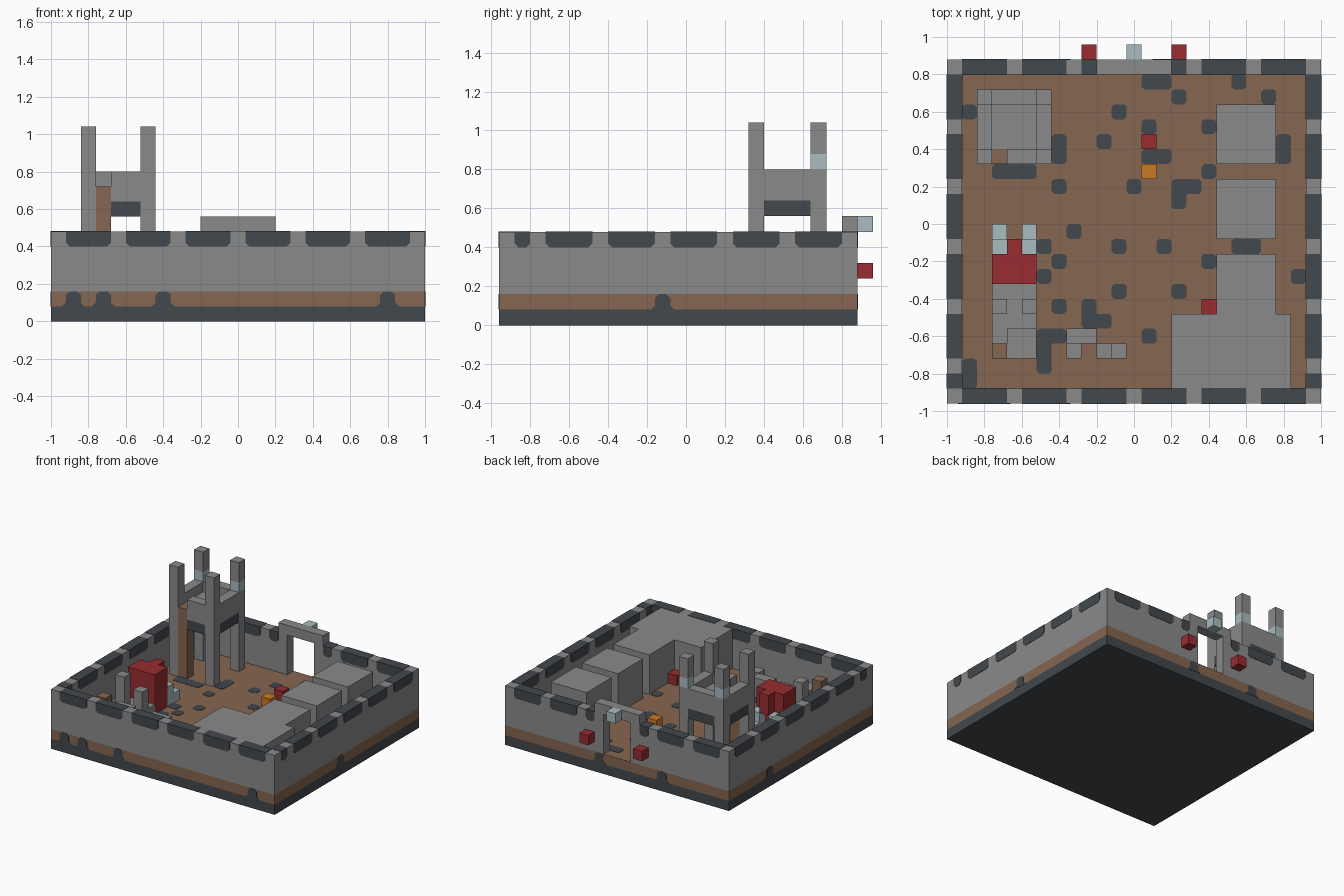
import bpy
import bmesh
from mathutils import Vector

cube = bpy.data.objects.get("Cube")
if cube:
    bpy.data.objects.remove(cube, do_unlink=True)

U = 0.08        # grid cell
E = 0.03        # plate thickness in cells
C = 0.25        # corner cut in cells
ORIGIN = Vector((-1, -0.96, 0))
NX, NY = 25, 23


def material(name, rgb):
    linear = [((c / 255 + 0.055) / 1.055) ** 2.4 for c in rgb] + [1]
    m = bpy.data.materials.new(name)
    m.use_nodes = True
    m.diffuse_color = linear
    m.node_tree.nodes["Principled BSDF"].inputs["Base Color"].default_value = linear
    return m


STONE = material("stone grey", (138, 138, 138))
DARK = material("dark slate", (66, 72, 77))
EARTH = material("earth brown", (134, 102, 80))
RED = material("red", (152, 44, 48))
ORANGE = material("orange", (202, 122, 34))
ICE = material("pale blue", (168, 188, 192))


def finish(name, mat, bm):
    bmesh.ops.recalc_face_normals(bm, faces=bm.faces)
    mesh = bpy.data.meshes.new(name)
    bm.to_mesh(mesh)
    bm.free()
    mesh.materials.append(mat)
    bpy.context.collection.objects.link(bpy.data.objects.new(name, mesh))


def add_prism(bm, points, axis, low, high):
    """Extrude a flat outline along one axis, in cells."""
    def place(p, d):
        p = list(p)
        p.insert("xyz".index(axis), d)
        return bm.verts.new(ORIGIN + Vector(p) * U)
    face = bm.faces.new([place(p, low) for p in points])
    new = bmesh.ops.extrude_face_region(bm, geom=[face])["geom"]
    shift = Vector([(high - low) * U if a == axis else 0 for a in "xyz"])
    bmesh.ops.translate(bm, verts=[g for g in new if isinstance(g, bmesh.types.BMVert)], vec=shift)


def boxes(name, mat, spans):
    """Spans are (x0, x1, y0, y1, z0, z1) in cells."""
    bm = bmesh.new()
    for a, b, c, d, low, high in spans:
        add_prism(bm, [(a, c), (b, c), (b, d), (a, d)], "z", low, high)
    finish(name, mat, bm)


def prisms(name, mat, items):
    bm = bmesh.new()
    for item in items:
        add_prism(bm, *item)
    finish(name, mat, bm)


# Ground layers
boxes("foundation", DARK, [(0, NX, 0, NY, 0, 1)])
boxes("earth_floor", EARTH, [(0, NX, 0, NY, 1, 2)])

# Walls with a doorway at the back
boxes("front_wall", STONE, [(0, NX, 0, 1, 2, 6)])
boxes("side_walls", STONE, [(x, x + 1, 1, NY - 1, 2, 6) for x in (0, NX - 1)])
boxes("back_wall", STONE, [(0, 11, 22, 23, 2, 6), (14, NX, 22, 23, 2, 6)])
boxes("door_lintel", STONE, [(10, 15, 22, 23, 6, 7)])


# Dark coping stones set through the wall tops
def coping(start, width):
    end = start + width
    return [(start, 6 + E), (start, 5 + C), (start + C, 5),
            (end - C, 5), (end, 5 + C), (end, 6 + E)]


runs = [(s, 3) for s in range(1, 22, 4)]
back_runs = [r for r in runs if r[0] not in (9, 13)] + [(9, 1), (15, 1)]
side_runs = [(1, 1)] + [(s, 3) for s in range(3, 20, 4)]
prisms("front_coping", DARK, [(coping(*r), "y", -E, 1 + E) for r in runs])
prisms("back_coping", DARK, [(coping(*r), "y", 22 - E, 23 + E) for r in back_runs])
for side, x in (("right", 0), ("left", NX - 1)):
    prisms(side + "_coping", DARK, [(coping(*r), "x", x - E, x + 1 + E) for r in side_runs])


# Dark rocks showing in the earth band
def rock(i):
    half = [(0.75, 1), (0.5, 1 + C), (0.5, 2 - C), (C, 2)]
    m = i + 0.5
    return [(m + u, v) for u, v in half] + [(m - u, v) for u, v in reversed(half)]


prisms("front_rocks", DARK, [(rock(i), "y", -E, 0) for i in (1, 3, 7, 22)])
prisms("back_rocks", DARK, [(rock(i), "y", NY, NY + E) for i in (7, 14)])
prisms("left_rocks", DARK, [(rock(10), "x", NX, NX + E)])
prisms("right_rocks", DARK, [(rock(16), "x", -E, 0)])


# Dark paving patches on the floor
def patch(x, y, w=1, h=1):
    a, b = x + w, y + h
    c = C * 0.7
    return [(x + c, y), (a - c, y), (a, y + c), (a, b - c),
            (a - c, b), (x + c, b), (x, b - c), (x, y + c)]


patches = [(19, 21), (15, 20), (21, 20), (11, 19), (1, 19), (13, 18), (17, 18),
           (10, 17), (17, 15), (7, 14), (12, 14), (8, 11), (6, 10), (11, 10),
           (14, 10), (7, 9), (17, 9), (6, 8), (23, 8), (11, 7), (15, 7),
           (7, 6), (13, 4)]
patches += [(x, y, 2, 1) for x, y in ((13, 21), (13, 16), (15, 14), (19, 10), (9, 5), (6, 4))]
patches += [(x, y, 1, 2) for x, y in ((7, 16), (22, 16), (15, 13), (9, 5), (1, 1))]
patches += [(3, 15, 3, 1), (6, 2, 1, 3)]
prisms("floor_patches", DARK, [(patch(*p), "z", 2, 2 + E) for p in patches])

# Watchtower
corners = [(x, y) for x in (2, 6) for y in (16, 20)]
legs, bands = [], []
for x, y in corners:
    if y == 20:
        legs += [(x, x + 1, y, y + 1, 2, 10), (x, x + 1, y, y + 1, 11, 13)]
        bands.append((x, x + 1, y, y + 1, 10, 11))
    else:
        legs.append((x, x + 1, y, y + 1, 2, 13))
boxes("tower_legs", STONE, legs)
boxes("tower_leg_bands", ICE, bands)
panels = [(4, 6, 16, 17), (3, 6, 20, 21), (2, 3, 17, 20), (6, 7, 17, 20)]
boxes("tower_railings", STONE, [p + (8, 10) for p in panels])
boxes("tower_lower_beams", DARK, [p + (7, 8) for p in panels])
boxes("tower_platform", STONE, [(3, 6, 17, 20, 8, 9)])
boxes("tower_ladder", EARTH, [(3, 4, 16, 17, 2, 9)])

# Stone buildings along the left side
boxes("back_block", STONE, [(18, 22, 16, 20, 2, 6)])
boxes("middle_block", STONE, [(18, 22, 11, 15, 2, 6)])
boxes("front_building", STONE, [(18, 22, 6, 10, 2, 6), (15, 23, 1, 6, 2, 6)])

# Red machine with pale arms and a stone rear
boxes("machine_body", RED, [(3, 6, 8, 10, 2, 6), (4, 5, 10, 11, 4, 6)])
boxes("machine_arms", ICE, [s for x in (3, 5) for s in
                            ((x, x + 1, 10, 11, 2, 4), (x, x + 1, 11, 12, 2, 3))])
boxes("machine_bed", STONE, [(3, 6, 4, 8, 2, 3)])
boxes("machine_posts", STONE, [(3, 4, 6, 7, 3, 6), (5, 6, 6, 7, 3, 5)])

# Crates and rubble
boxes("stone_crates", STONE, [(4, 6, 3, 5, 2, 4)])
boxes("brown_crate", EARTH, [(3, 4, 3, 4, 2, 5)])
boxes("rubble", STONE, [(8, 10, 4, 5, 2, 4), (8, 9, 3, 4, 2, 3),
                        (10, 11, 3, 4, 2, 4), (11, 12, 3, 4, 2, 3)])
boxes("red_boxes", RED, [(x, x + 1, y, y + 1, 2, 3) for x, y in ((13, 17), (17, 6))])
boxes("orange_box", ORANGE, [(13, 14, 15, 16, 2, 3)])

# Lamps outside the doorway
boxes("wall_lamps", RED, [(x, x + 1, 23, 24, 3, 4) for x in (9, 15)])
boxes("door_lamp", ICE, [(12, 13, 23, 24, 6, 7)])
